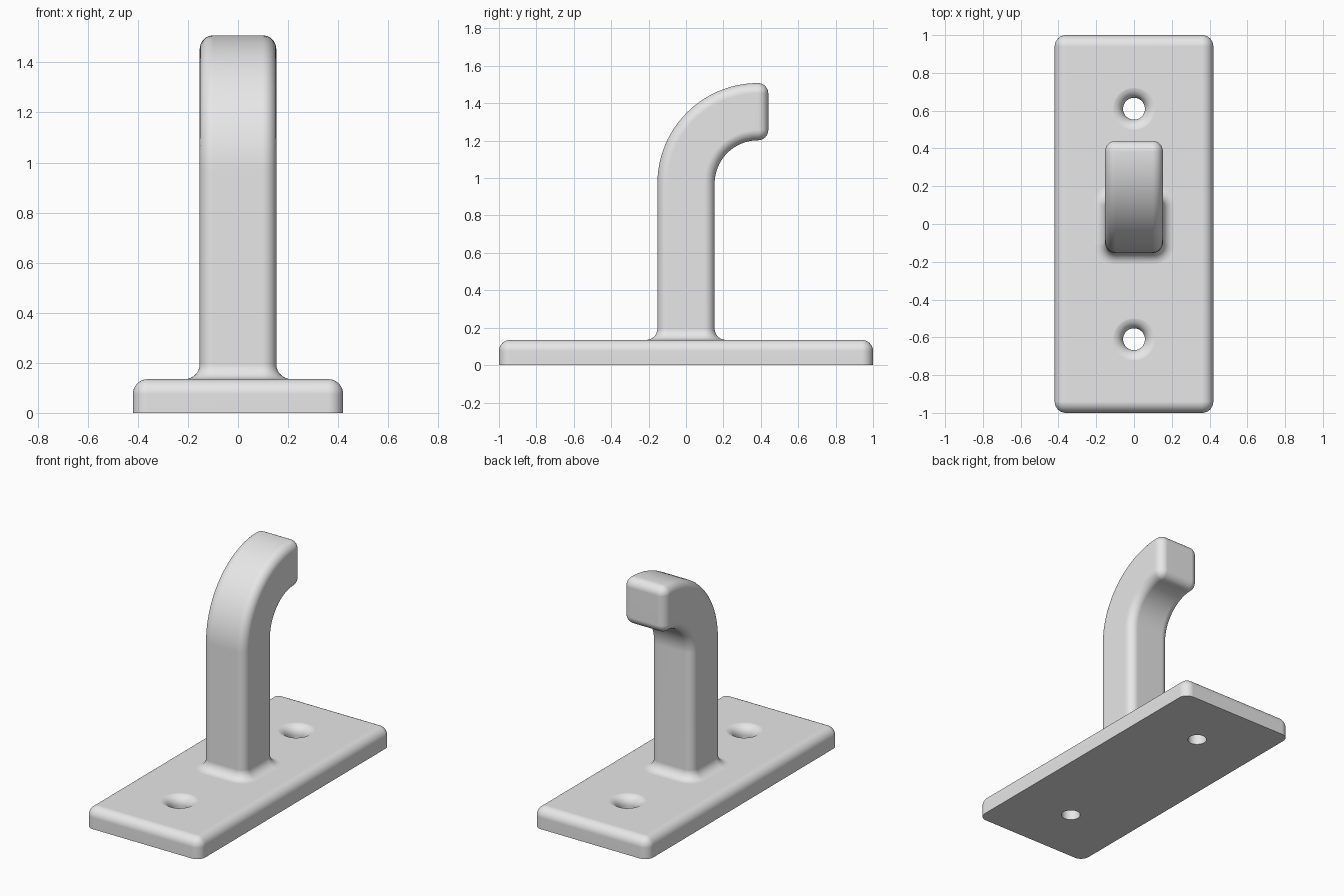
import bpy, bmesh
from math import sin, cos, pi
from mathutils import Vector

cube = bpy.data.objects.get("Cube")
if cube:
    bpy.data.objects.remove(cube, do_unlink=True)

grey = bpy.data.materials.new("light grey")
grey.use_nodes = True
grey.diffuse_color = (0.8, 0.8, 0.8, 1)
for node in grey.node_tree.nodes:
    if node.type == 'BSDF_PRINCIPLED':
        node.inputs["Base Color"].default_value = grey.diffuse_color

STEPS = 8  # segments per quarter round
QUARTER = [i / STEPS * pi / 2 for i in range(STEPS + 1)]


def rounded_ring(core_x, core_y, radius, centre, tilt=0.0):
    """Rounded rectangle, tilted about the x axis."""
    across = Vector((0, cos(tilt), -sin(tilt)))
    points = []
    for k, (sx, sy) in enumerate([(1, 1), (-1, 1), (-1, -1), (1, -1)]):
        for t in QUARTER:
            a = t + k * pi / 2
            u = sx * core_x + radius * cos(a)
            v = sy * core_y + radius * sin(a)
            points.append(Vector(centre) + Vector((u, 0, 0)) + across * v)
    return points


def loft(name, rings):
    """Skin a list of equal rings and cap both ends."""
    bm = bmesh.new()
    loops = [[bm.verts.new(p) for p in ring] for ring in rings]
    n = len(loops[0])
    for a, b in zip(loops, loops[1:]):
        for i in range(n):
            j = (i + 1) % n
            bm.faces.new((a[i], a[j], b[j], b[i]))
    bm.faces.new(loops[0][::-1])
    bm.faces.new(loops[-1])
    bmesh.ops.remove_doubles(bm, verts=bm.verts, dist=1e-5)
    bmesh.ops.recalc_face_normals(bm, faces=bm.faces)
    mesh = bpy.data.meshes.new(name)
    bm.to_mesh(mesh)
    bm.free()
    mesh.materials.append(grey)
    obj = bpy.data.objects.new(name, mesh)
    bpy.context.collection.objects.link(obj)
    return obj


def activate(obj):
    bpy.ops.object.select_all(action='DESELECT')
    obj.select_set(True)
    bpy.context.view_layer.objects.active = obj


def finish(obj):
    activate(obj)
    bpy.ops.object.shade_smooth_by_angle()
    mod = obj.modifiers.new("flat_face_normals", 'WEIGHTED_NORMAL')
    mod.keep_sharp = True


# Base plate: sharp underside, rounded top and corners
TOP, ROUND = 0.135, 0.06
core = (0.42 - ROUND, 1.0 - ROUND)
rings = [rounded_ring(*core, ROUND, (0, 0, 0))]
rings += [rounded_ring(*core, ROUND * cos(t), (0, 0, TOP - ROUND + ROUND * sin(t)))
          for t in QUARTER]
plate = loft("base_plate", rings)

# Screw holes with a rounded mouth
HOLE = 0.058
for y in (-0.61, 0.61):
    profile = [(HOLE, -0.1)]
    profile += [(HOLE + ROUND * (1 - cos(t)), TOP - ROUND + ROUND * sin(t)) for t in QUARTER]
    profile[-1] = (profile[-1][0], TOP + 0.001)
    profile.append((profile[-1][0], 0.3))
    cutter = loft("hole_cutter", [[Vector((r * cos(a), y + r * sin(a), z))
                                   for a in (i * pi / 24 for i in range(48))]
                                  for r, z in profile])
    cutter.hide_render = True
    activate(plate)
    mod = plate.modifiers.new("screw_hole", 'BOOLEAN')
    mod.operation = 'DIFFERENCE'
    mod.solver = 'EXACT'
    mod.object = cutter
    bpy.ops.object.modifier_apply(modifier=mod.name)
    bpy.data.objects.remove(cutter, do_unlink=True)
finish(plate)

# Hook: flared foot, straight post, quarter bend, rounded tip
HALF, CORNER, FLARE = 0.153, 0.055, 0.06
BEND, BEND_Z = 0.385, 0.97
c = HALF - CORNER
rings = [rounded_ring(c, c, CORNER + FLARE, (0, 0, TOP - 0.01))]
rings += [rounded_ring(c, c, CORNER + FLARE * (1 - sin(t)),
                       (0, 0, TOP + FLARE * (1 - cos(t)))) for t in QUARTER]
BEND_STEPS = 24
for i in range(BEND_STEPS + 1):
    a = i / BEND_STEPS * pi / 2
    centre = (0, BEND * (1 - cos(a)), BEND_Z + BEND * sin(a))
    rings.append(rounded_ring(c, c, CORNER, centre, a))
rings += [rounded_ring(c, c, CORNER * cos(t),
                       (0, BEND + CORNER * sin(t), BEND_Z + BEND), pi / 2)
          for t in QUARTER[1:]]
finish(loft("hook", rings))
